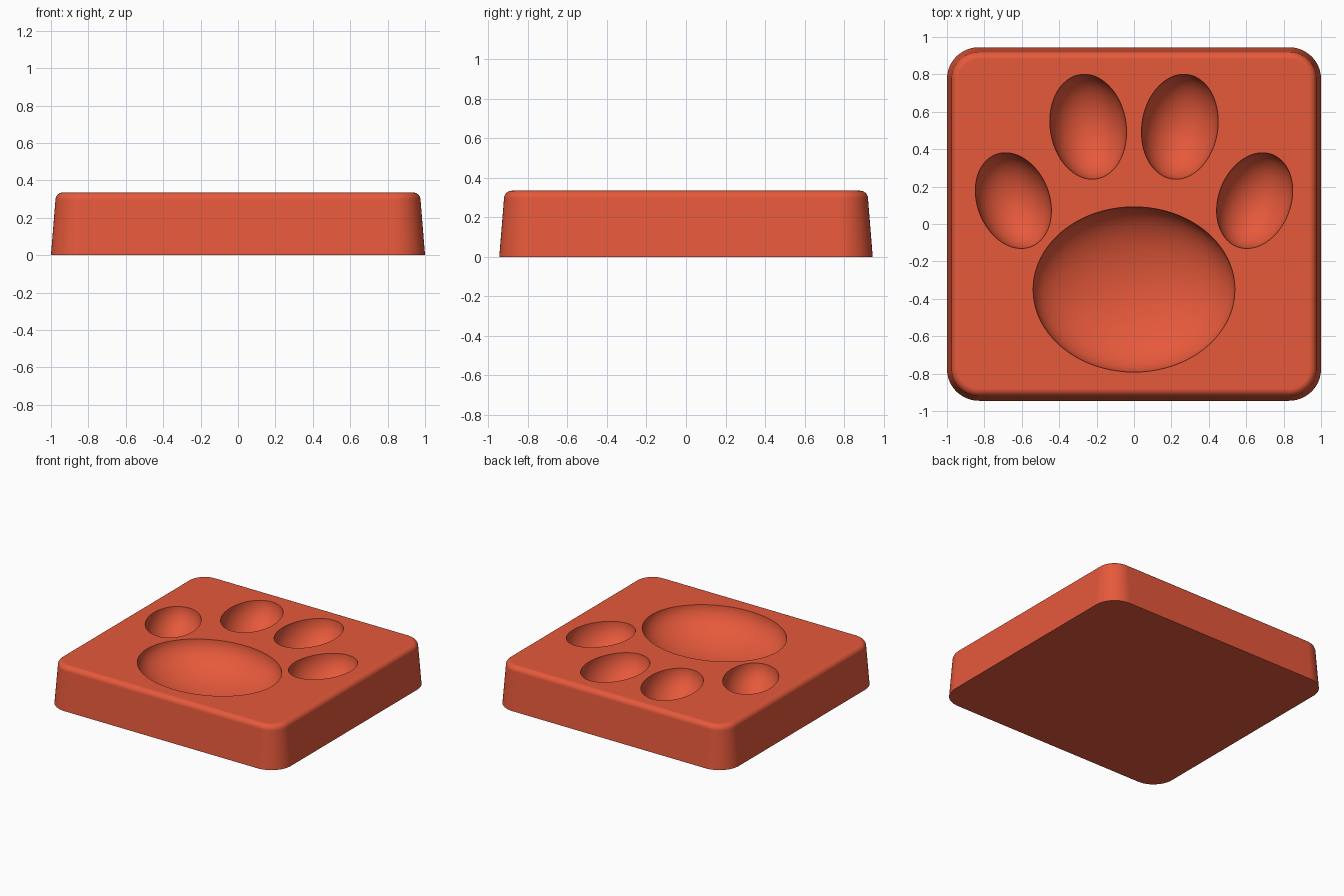
import bpy, bmesh, math
from mathutils import Matrix, Vector

if "Cube" in bpy.data.objects:
    bpy.data.objects.remove(bpy.data.objects["Cube"], do_unlink=True)

HALF_X, HALF_Y, HEIGHT = 1.0, 0.945, 0.335
CORNER, TAPER, BEVEL = 0.17, 0.024, 0.04

clay = bpy.data.materials.new("coral_red")
clay.use_nodes = True
colour = (0.79, 0.1, 0.044, 1)
clay.diffuse_color = colour
clay.node_tree.nodes["Principled BSDF"].inputs["Base Color"].default_value = colour


def finish(bm, name):
    bmesh.ops.recalc_face_normals(bm, faces=bm.faces)
    mesh = bpy.data.meshes.new(name)
    bm.to_mesh(mesh)
    bm.free()
    mesh.materials.append(clay)
    obj = bpy.data.objects.new(name, mesh)
    bpy.context.collection.objects.link(obj)
    return obj


def outline(inset, steps=12):
    """Rounded rectangle, pulled inward by inset."""
    points = []
    for i, (sx, sy) in enumerate([(1, 1), (-1, 1), (-1, -1), (1, -1)]):
        for k in range(steps + 1):
            a = math.pi / 2 * (i + k / steps)
            points.append((sx * (HALF_X - CORNER) + (CORNER - inset) * math.cos(a),
                           sy * (HALF_Y - CORNER) + (CORNER - inset) * math.sin(a)))
    return points


# Tapered block with a rounded top edge
def make_block():
    profile = [(0, 0)]
    for k in range(9):
        a = math.pi / 2 * k / 8
        profile.append((TAPER + BEVEL * (1 - math.cos(a)),
                        HEIGHT - BEVEL + BEVEL * math.sin(a)))
    bm = bmesh.new()
    rings = [[bm.verts.new((x, y, z)) for x, y in outline(inset)]
             for inset, z in profile]
    for low, high in zip(rings, rings[1:]):
        for i in range(len(low)):
            j = (i + 1) % len(low)
            bm.faces.new((low[i], low[j], high[j], high[i]))
    bm.faces.new(rings[0][::-1])
    bm.faces.new(rings[-1])
    return finish(bm, "paw_print_block")


# Ellipsoid hollow cut down into the top face
def carve(block, name, centre, radii, tilt):
    bm = bmesh.new()
    place = (Matrix.Translation(Vector((*centre, HEIGHT + 0.003)))
             @ Matrix.Rotation(math.radians(tilt), 4, "Z")
             @ Matrix.Diagonal((*radii, 1)))
    bmesh.ops.create_uvsphere(bm, u_segments=80, v_segments=40, radius=1, matrix=place)
    cutter = finish(bm, name)
    cutter.hide_render = True
    cut = block.modifiers.new(name, "BOOLEAN")
    cut.operation, cut.solver, cut.object = "DIFFERENCE", "EXACT", cutter
    bpy.ops.object.modifier_apply(modifier=cut.name)
    bpy.data.objects.remove(cutter, do_unlink=True)


block = make_block()
bpy.ops.object.select_all(action="DESELECT")
block.select_set(True)
bpy.context.view_layer.objects.active = block

carve(block, "main_pad_cutter", (0, -0.35), (0.54, 0.442, 0.25), 0)
for side, s in (("left", 1), ("right", -1)):
    carve(block, side + "_inner_toe_cutter", (s * 0.245, 0.52), (0.203, 0.282, 0.21), -s * 9)
    carve(block, side + "_outer_toe_cutter", (s * 0.645, 0.125), (0.193, 0.264, 0.2), -s * 21)

# Smooth walls and hollows, crisp rims and base
bpy.ops.object.shade_smooth_by_angle(angle=math.radians(35))
weighted = block.modifiers.new("weighted_normals", "WEIGHTED_NORMAL")
weighted.keep_sharp = True
